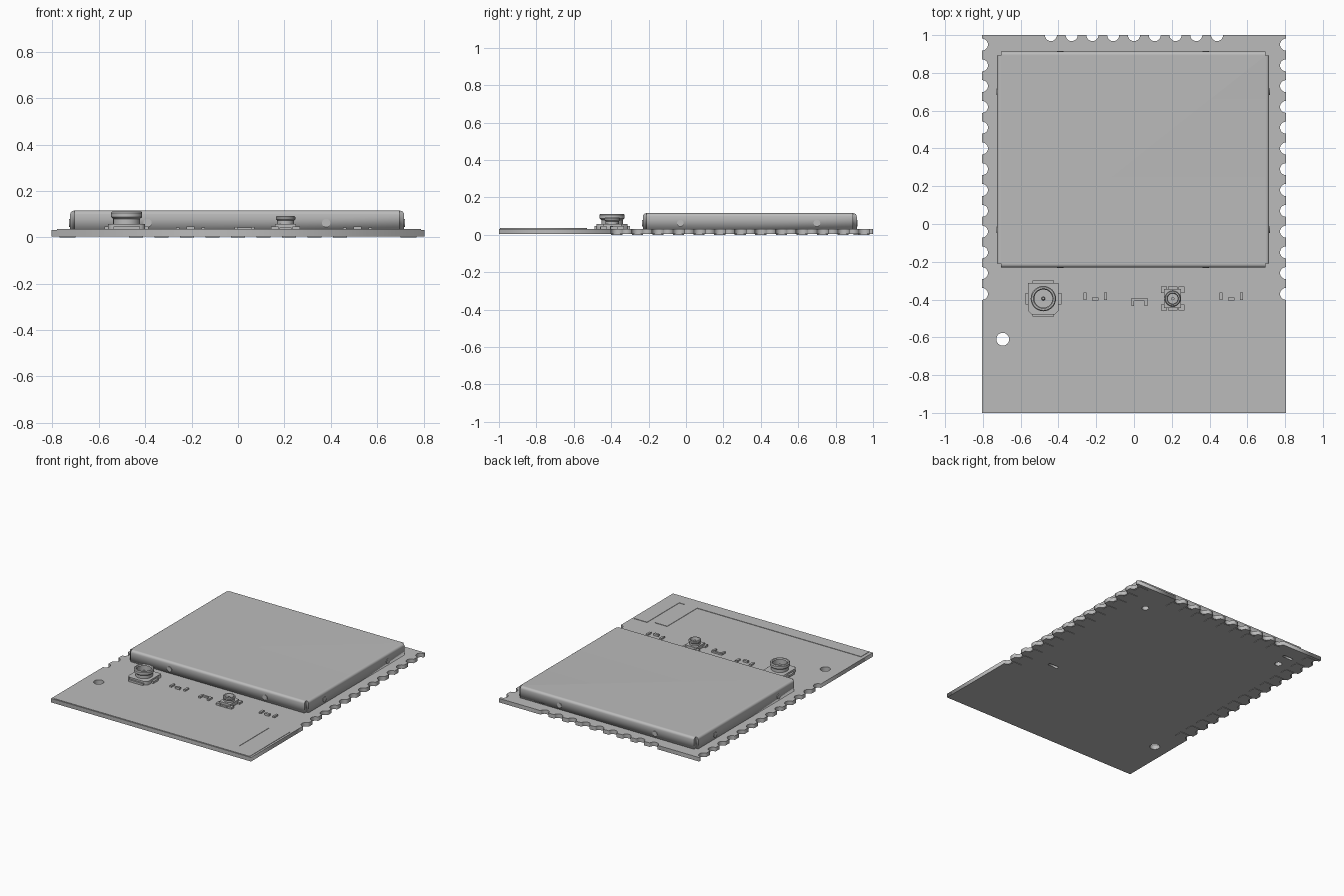
import bpy, bmesh
from math import cos, sin, pi, tau, radians

if "Cube" in bpy.data.objects:
    bpy.data.objects.remove(bpy.data.objects["Cube"], do_unlink=True)

grey = bpy.data.materials.new("plain grey")
grey.use_nodes = True
grey.diffuse_color = (0.5, 0.5, 0.5, 1)
grey.node_tree.nodes["Principled BSDF"].inputs["Base Color"].default_value = (0.5, 0.5, 0.5, 1)

BOTTOM, TOP = 0.003, 0.032   # board faces
HALF_X, HALF_Y = 0.805, 1.0
NOTCH_R, PITCH = 0.032, 0.11


def mesh_object(name, bm):
    bmesh.ops.recalc_face_normals(bm, faces=bm.faces)
    mesh = bpy.data.meshes.new(name)
    bm.to_mesh(mesh)
    bm.free()
    mesh.materials.append(grey)
    obj = bpy.data.objects.new(name, mesh)
    bpy.context.collection.objects.link(obj)
    return obj


def smooth(obj):
    bpy.ops.object.select_all(action='DESELECT')
    obj.select_set(True)
    bpy.context.view_layer.objects.active = obj
    bpy.ops.object.shade_smooth_by_angle(angle=radians(35))


def circle(cx, cy, r, n=24):
    return [(cx + r * cos(tau * i / n), cy + r * sin(tau * i / n)) for i in range(n)]


def rect(x0, x1, y0, y1):
    return [(x0, y0), (x1, y0), (x1, y1), (x0, y1)]


def plate(name, loops, z0, z1):
    """Flat outline with optional holes, given thickness."""
    curve = bpy.data.curves.new(name, 'CURVE')
    curve.dimensions = '2D'
    curve.fill_mode = 'BOTH'
    curve.extrude = (z1 - z0) / 2
    for loop in loops:
        spline = curve.splines.new('POLY')
        spline.points.add(len(loop) - 1)
        for p, (x, y) in zip(spline.points, loop):
            p.co = (x, y, (0), 1)
        spline.use_cyclic_u = True
    curve.materials.append(grey)
    obj = bpy.data.objects.new(name, curve)
    obj.location.z = (z0 + z1) / 2
    bpy.context.collection.objects.link(obj)
    bpy.ops.object.select_all(action='DESELECT')
    obj.select_set(True)
    bpy.context.view_layer.objects.active = obj
    bpy.ops.object.convert(target='MESH')
    return obj


def boxes(name, items, z0, z1):
    """Several rectangular blocks (x, y, width, depth) as one object."""
    bm = bmesh.new()
    for x, y, w, d in items:
        verts = bmesh.ops.create_cube(bm, size=1)["verts"]
        bmesh.ops.scale(bm, vec=(w, d, z1 - z0), verts=verts)
        bmesh.ops.translate(bm, vec=(x, y, (z0 + z1) / 2), verts=verts)
    return mesh_object(name, bm)


def lathe(name, profile, x, y, n=32):
    bm = bmesh.new()
    verts = [bm.verts.new((r, 0, z)) for r, z in profile]
    edges = [bm.edges.new(pair) for pair in zip(verts, verts[1:])]
    bmesh.ops.spin(bm, geom=verts + edges, cent=(0, 0, 0), axis=(0, 0, 1),
                   angle=tau, steps=n, use_duplicate=False)
    bmesh.ops.remove_doubles(bm, verts=bm.verts, dist=0.0001)
    bmesh.ops.translate(bm, vec=(x, y, 0), verts=bm.verts)
    obj = mesh_object(name, bm)
    smooth(obj)
    return obj


# Circuit board with half-round edge contacts
side_ys = [-0.37 + PITCH * i for i in range(13)]
back_xs = [PITCH * (i - 4) for i in range(9)]


def notch(cx, cy, start, n=10):
    return [(cx + NOTCH_R * cos(start - pi * i / n), cy + NOTCH_R * sin(start - pi * i / n))
            for i in range(n + 1)]


outline = [(-HALF_X, -HALF_Y), (HALF_X, -HALF_Y)]
for y in side_ys:
    outline += notch(HALF_X, y, -pi / 2)
outline.append((HALF_X, HALF_Y))
for x in reversed(back_xs):
    outline += notch(x, HALF_Y, 0)
outline.append((-HALF_X, HALF_Y))
for y in reversed(side_ys):
    outline += notch(-HALF_X, y, pi / 2)
holes = [circle(-0.695, -0.61, 0.034), circle(0.555, 0.78, 0.024), circle(-0.615, 0.78, 0.024),
         rect(0.49, 0.57, -0.225, -0.205), rect(-0.65, -0.57, 0.875, 0.895)]
plate("circuit_board", [outline] + holes, BOTTOM, TOP)

# Solder pads on the underside
pads = [(s * (HALF_X - 0.07), y, 0.07, 0.06) for s in (-1, 1) for y in side_ys]
pads += [(x, HALF_Y - 0.07, 0.06, 0.07) for x in back_xs]
boxes("solder_pads", pads, 0, BOTTOM + 0.001)

# Printed antenna: long strip with two legs
plate("antenna_trace", [[(-0.78, -0.995), (0.79, -0.995), (0.79, -0.53), (0.685, -0.53),
                         (0.685, -0.9), (0.64, -0.9), (0.64, -0.555), (0.54, -0.555),
                         (0.54, -0.9), (-0.78, -0.9)]], TOP - 0.001, TOP + 0.003)

# Shield can: open-bottomed shell with notched corners and rounded top
X0, X1, Y0, Y1, CUT = -0.724, 0.716, -0.23, 0.913, 0.02
can = [(X0 + CUT, Y0), (X1 - CUT, Y0), (X1 - CUT, Y0 + CUT), (X1, Y0 + CUT),
       (X1, Y1 - CUT), (X1 - CUT, Y1 - CUT), (X1 - CUT, Y1), (X0 + CUT, Y1),
       (X0 + CUT, Y1 - CUT), (X0, Y1 - CUT), (X0, Y0 + CUT), (X0 + CUT, Y0 + CUT)]
bm = bmesh.new()
roof = bm.faces.new([bm.verts.new((x, y, 0.115)) for x, y in can])
long_edges = [e for e in roof.edges if e.calc_length() > 0.1]
walls = bmesh.ops.extrude_edge_only(bm, edges=list(roof.edges))["geom"]
bmesh.ops.translate(bm, vec=(0, 0, TOP - 0.115),
                    verts=[v for v in walls if isinstance(v, bmesh.types.BMVert)])
bmesh.ops.bevel(bm, geom=long_edges, offset=0.017, segments=4, profile=0.5, affect='EDGES')
shield = mesh_object("shield_can", bm)
smooth(shield)
shell = shield.modifiers.new("thickness", 'SOLIDIFY')
shell.thickness = 0.008
shell.offset = -1

# Round locking dimples on the shield walls
def dimple(x, y, axis):
    bpy.ops.mesh.primitive_cylinder_add(
        vertices=20, radius=0.018, depth=0.008, location=(x, y, 0.062),
        rotation=(pi / 2, 0, 0) if axis == 'Y' else (0, pi / 2, 0))
    obj = bpy.context.object
    obj.name = "shield_dimple"
    obj.data.materials.append(grey)
    smooth(obj)


for x in (-0.39, 0.38):
    for y in (Y0, Y1):
        dimple(x, y, 'Y')
for y in (-0.03, 0.70):
    for x in (X0, X1):
        dimple(x, y, 'X')

# Large coaxial connector
LX, SX, CY = -0.48, 0.205, -0.395
chamfer = [(-0.08, -0.065), (-0.062, -0.083), (0.062, -0.083), (0.08, -0.065),
           (0.08, 0.083), (-0.08, 0.083)]
plate("large_connector_base", [[(LX + x, CY + y) for x, y in chamfer]], TOP, 0.058)
boxes("large_connector_tabs", [(LX, CY, 0.115, 0.19), (LX, CY, 0.19, 0.06)], TOP, 0.046)
lathe("large_connector_barrel",
      [(0, 0.06), (0.048, 0.06), (0.048, 0.105), (0.053, 0.112), (0.062, 0.112), (0.067, 0.106),
       (0.067, 0.088), (0.058, 0.08), (0.058, 0.056)], LX, CY)
lathe("large_connector_pin", [(0.01, 0.058), (0.01, 0.088), (0.006, 0.094), (0, 0.094)], LX, CY, 16)

# Small coaxial connector
boxes("small_connector_base", [(SX, CY, 0.09, 0.1)], TOP, 0.058)
boxes("small_connector_feet", [(SX + sx * 0.047, CY + sy * 0.047, 0.032, 0.032)
                               for sx in (-1, 1) for sy in (-1, 1)], TOP, 0.046)
boxes("small_connector_tabs", [(SX, CY, 0.05, 0.128)], TOP, 0.042)
lathe("small_connector_barrel",
      [(0, 0.06), (0.028, 0.06), (0.028, 0.086), (0.031, 0.092), (0.038, 0.092), (0.042, 0.087),
       (0.042, 0.078), (0.036, 0.072), (0.036, 0.056)], SX, CY, 28)
lathe("small_connector_pin", [(0.009, 0.058), (0.009, 0.08), (0, 0.08)], SX, CY, 16)

# Tiny chip parts between the connectors
for cx in (-0.205, 0.515):
    boxes("chip_ends", [(cx + s * 0.055, -0.383, 0.016, 0.04) for s in (-1, 1)], TOP, 0.043)
    boxes("chip_middle", [(cx, -0.398, 0.036, 0.016)], TOP, 0.047)
boxes("chip_bridge", [(0.028, -0.4, 0.085, 0.014)], TOP, 0.043)
boxes("chip_bridge_legs", [(0.028 + s * 0.035, -0.417, 0.015, 0.034) for s in (-1, 1)], TOP, 0.045)
